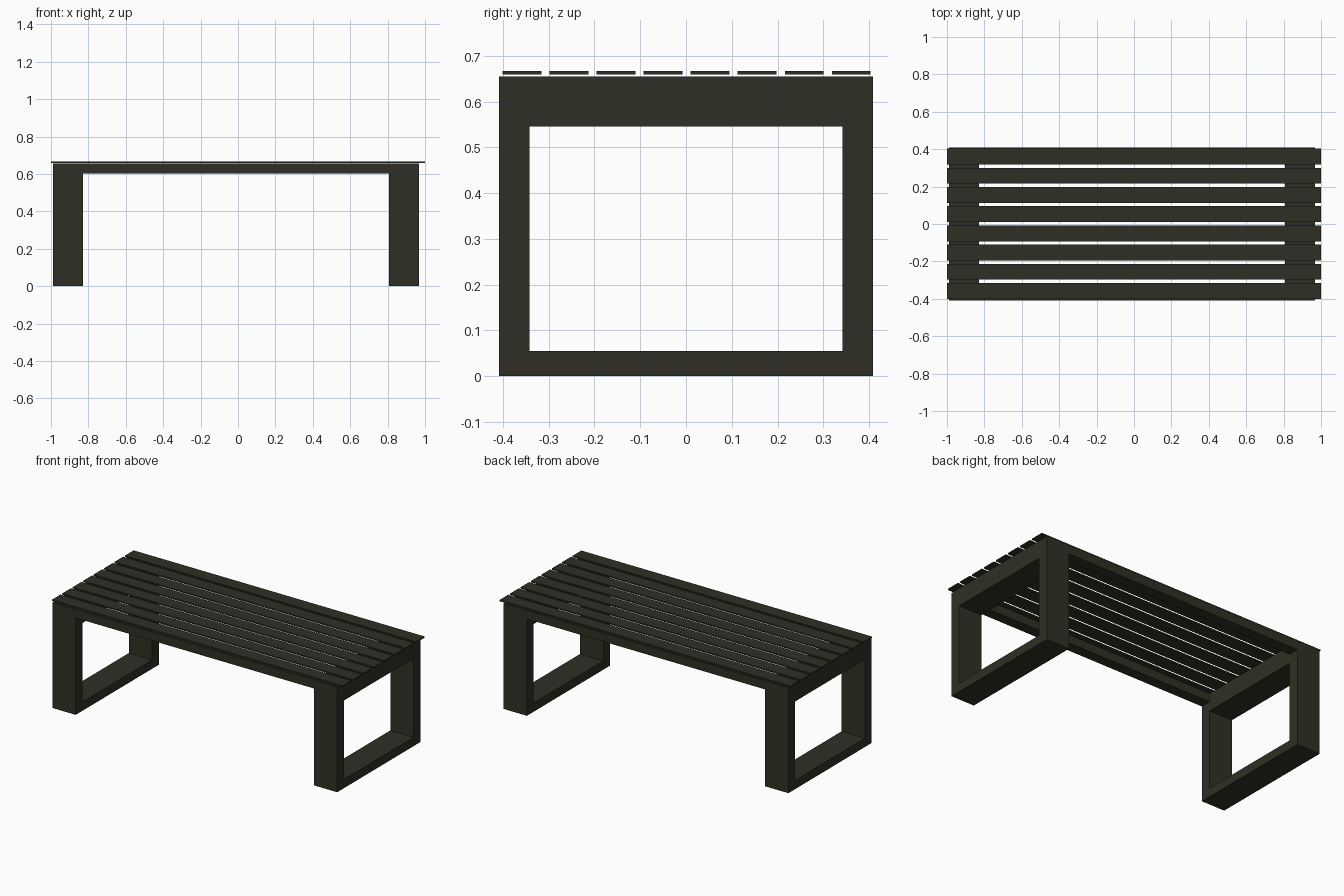
import bpy, bmesh

if "Cube" in bpy.data.objects:
    bpy.data.objects.remove(bpy.data.objects["Cube"])

wood = bpy.data.materials.new("dark olive wood")
wood.diffuse_color = (0.030, 0.028, 0.018, 1.0)
wood.use_nodes = True
wood.node_tree.nodes["Principled BSDF"].inputs["Base Color"].default_value = wood.diffuse_color


def finish(name, bm):
    bmesh.ops.recalc_face_normals(bm, faces=bm.faces)
    mesh = bpy.data.meshes.new(name)
    bm.to_mesh(mesh)
    bm.free()
    mesh.materials.append(wood)
    obj = bpy.data.objects.new(name, mesh)
    bpy.context.collection.objects.link(obj)
    return obj


def box(name, x0, x1, y0, y1, z0, z1):
    bm = bmesh.new()
    bmesh.ops.create_cube(bm, size=1)
    for v in bm.verts:
        v.co.x = x1 if v.co.x > 0 else x0
        v.co.y = y1 if v.co.y > 0 else y0
        v.co.z = z1 if v.co.z > 0 else z0
    return finish(name, bm)


OUT_Y, IN_Y = 0.408, 0.342      # outer and inner faces of the frame
TOP = 0.655


def leg_frame(name, x0, x1):
    """Rectangular hoop: outer and inner outlines joined across the width."""
    bm = bmesh.new()
    outlines = [(OUT_Y, 0.0, TOP), (IN_Y, 0.055, 0.545)]
    rings = []
    for x in (x0, x1):
        for y, lo, hi in outlines:
            rings.append([bm.verts.new((x, a, b)) for a, b in
                          ((-y, lo), (y, lo), (y, hi), (-y, hi))])
    for a, b in ((0, 1), (2, 3), (0, 2), (1, 3)):
        for i in range(4):
            j = (i + 1) % 4
            bm.faces.new((rings[a][i], rings[a][j], rings[b][j], rings[b][i]))
    return finish(name, bm)


# end hoops
leg_frame("left_leg_frame", -0.99, -0.83)
leg_frame("right_leg_frame", 0.808, 0.968)

# long rails between the hoops
box("front_rail", -0.83, 0.808, -OUT_Y, -IN_Y, 0.602, TOP)
box("back_rail", -0.83, 0.808, IN_Y, OUT_Y, 0.602, TOP)

# seat slats, just clear of the frame
for i in range(8):
    y = -0.358 + i * 0.1027
    box(f"seat_slat_{i + 1}", -1.0, 1.0, y - 0.0425, y + 0.0425, 0.659, 0.667)
